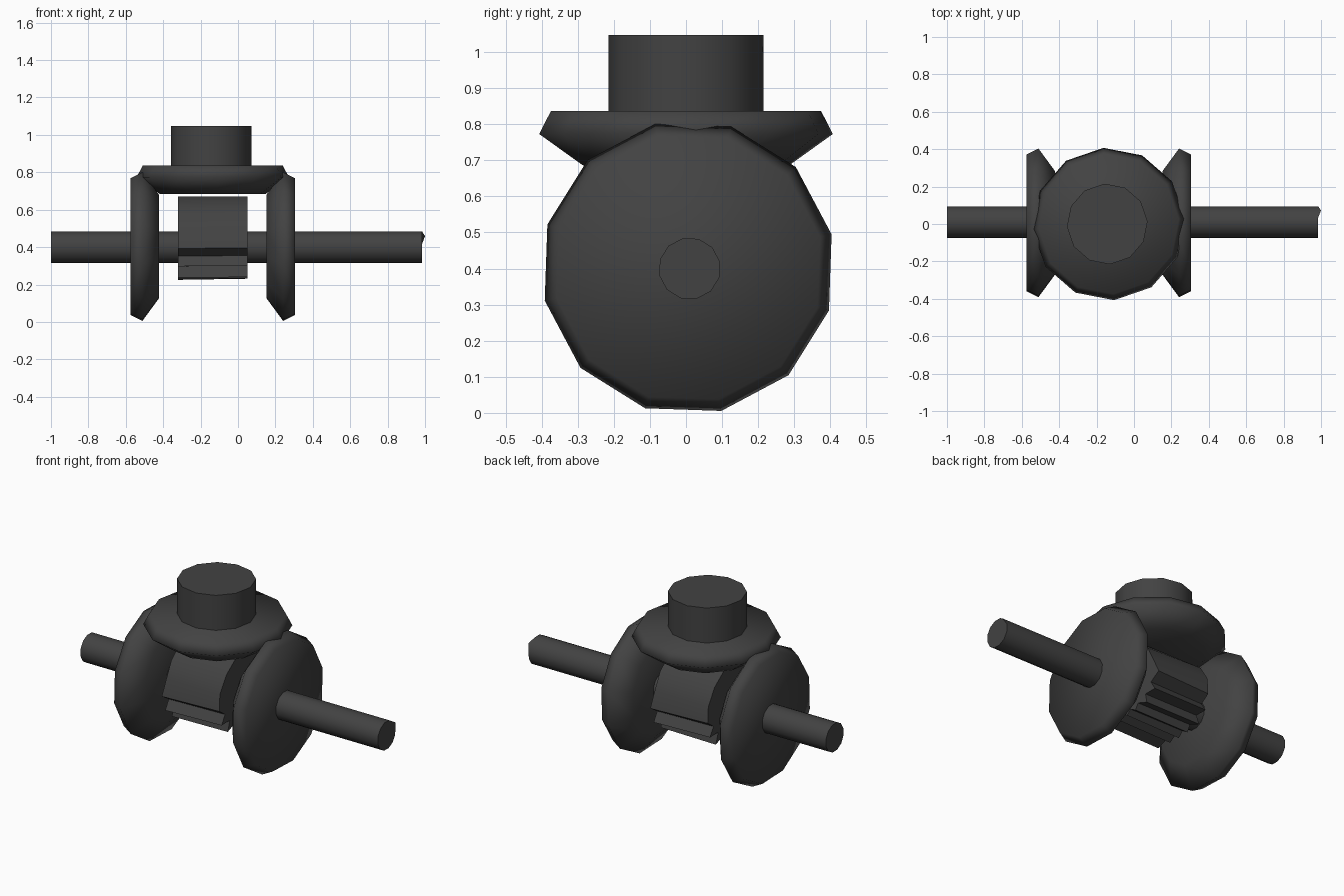
import bpy, bmesh, math
from mathutils import Matrix

if "Cube" in bpy.data.objects:
    bpy.data.objects.remove(bpy.data.objects["Cube"])

CX, CZ = -0.135, 0.403          # middle of the gear set, shaft height
TURN_X = Matrix.Rotation(math.pi / 2, 4, 'Y')   # local z -> world x

dark = bpy.data.materials.new("dark_metal")
dark.diffuse_color = (0.055, 0.055, 0.055, 1)
dark.use_nodes = True
dark.node_tree.nodes["Principled BSDF"].inputs["Base Color"].default_value = dark.diffuse_color


def finish(name, bm, matrix, angle):
    bmesh.ops.transform(bm, matrix=matrix, verts=bm.verts)
    bmesh.ops.recalc_face_normals(bm, faces=bm.faces)
    me = bpy.data.meshes.new(name)
    bm.to_mesh(me)
    bm.free()
    me.materials.append(dark)
    ob = bpy.data.objects.new(name, me)
    bpy.context.collection.objects.link(ob)
    bpy.ops.object.select_all(action='DESELECT')
    ob.select_set(True)
    bpy.context.view_layer.objects.active = ob
    bpy.ops.object.shade_smooth_by_angle(angle=math.radians(angle))
    return ob


def loft(name, rings, matrix, angle):
    """Skin between equal-length rings and cap both ends."""
    bm = bmesh.new()
    loops = [[bm.verts.new(p) for p in ring] for ring in rings]
    n = len(loops[0])
    for a, b in zip(loops, loops[1:]):
        for i in range(n):
            j = (i + 1) % n
            bm.faces.new((a[i], a[j], b[j], b[i]))
    bm.faces.new(loops[0])
    bm.faces.new(loops[-1])
    return finish(name, bm, matrix, angle)


def lathe(name, profile, matrix, turn=0, sides=12, angle=80):
    """Rings of (radius, height) around local z."""
    rings = []
    for r, h in profile:
        rings.append([(r * math.cos(t), r * math.sin(t), h) for t in
                      (math.radians(turn) + math.tau * i / sides for i in range(sides))])
    return loft(name, rings, matrix, angle)


# bevel gear blank: inner face, widest rim, outer face
gear = [(0.285, 0), (0.408, 0.088), (0.375, 0.152)]

# the two facing side gears
for name, side in (("left_side_gear", -1), ("right_side_gear", 1)):
    place = Matrix.Translation((CX + side * 0.288, 0.006, CZ)) @ TURN_X
    lathe(name, [(r, side * h) for r, h in gear], place, turn=13)

# top gear and its hub
lathe("top_gear", gear, Matrix.Translation((CX, 0, 0.685)), turn=4)
lathe("top_hub", [(0.216, 0.80), (0.216, 1.048)],
      Matrix.Translation((CX - 0.008, 0, 0)), turn=4, angle=50)

# cross shaft, with one slightly proud corner on the right end
shaft = lathe("shaft", [(0.086, -1.0), (0.086, 0.985)],
              Matrix.Translation((0, 0.01, 0.4)) @ TURN_X, turn=13, angle=50)
max((v for v in shaft.data.vertices if v.co.x > 0.9),
    key=lambda v: v.co.y + v.co.z).co.x = 1.0

# centre pinion: plain facets on top, narrow tooth ridges underneath,
# given as (degrees round the shaft, radius at left end, radius at right end)
outline = [(75, 0.276, 0.276), (105, 0.276, 0.276), (135, 0.25, 0.26),
           (160, 0.24, 0.26), (182, 0.27, 0.25), (194, 0.21, 0.20),
           (204, 0.26, 0.25), (214, 0.19, 0.18), (224, 0.24, 0.235),
           (235, 0.165, 0.165), (247, 0.19, 0.185), (258, 0.15, 0.15),
           (270, 0.178, 0.172), (282, 0.15, 0.15), (293, 0.19, 0.185),
           (305, 0.165, 0.165), (316, 0.24, 0.235), (326, 0.18, 0.19),
           (336, 0.25, 0.26), (346, 0.20, 0.21), (358, 0.25, 0.27),
           (20, 0.26, 0.24), (45, 0.26, 0.25)]


def section(x, k):
    return [(x, row[k] * math.cos(math.radians(row[0])),
             row[k] * math.sin(math.radians(row[0]))) for row in outline]


loft("centre_pinion", [section(-0.185, 1), section(0.185, 2)],
     Matrix.Translation((CX, 0, CZ)), 60)
